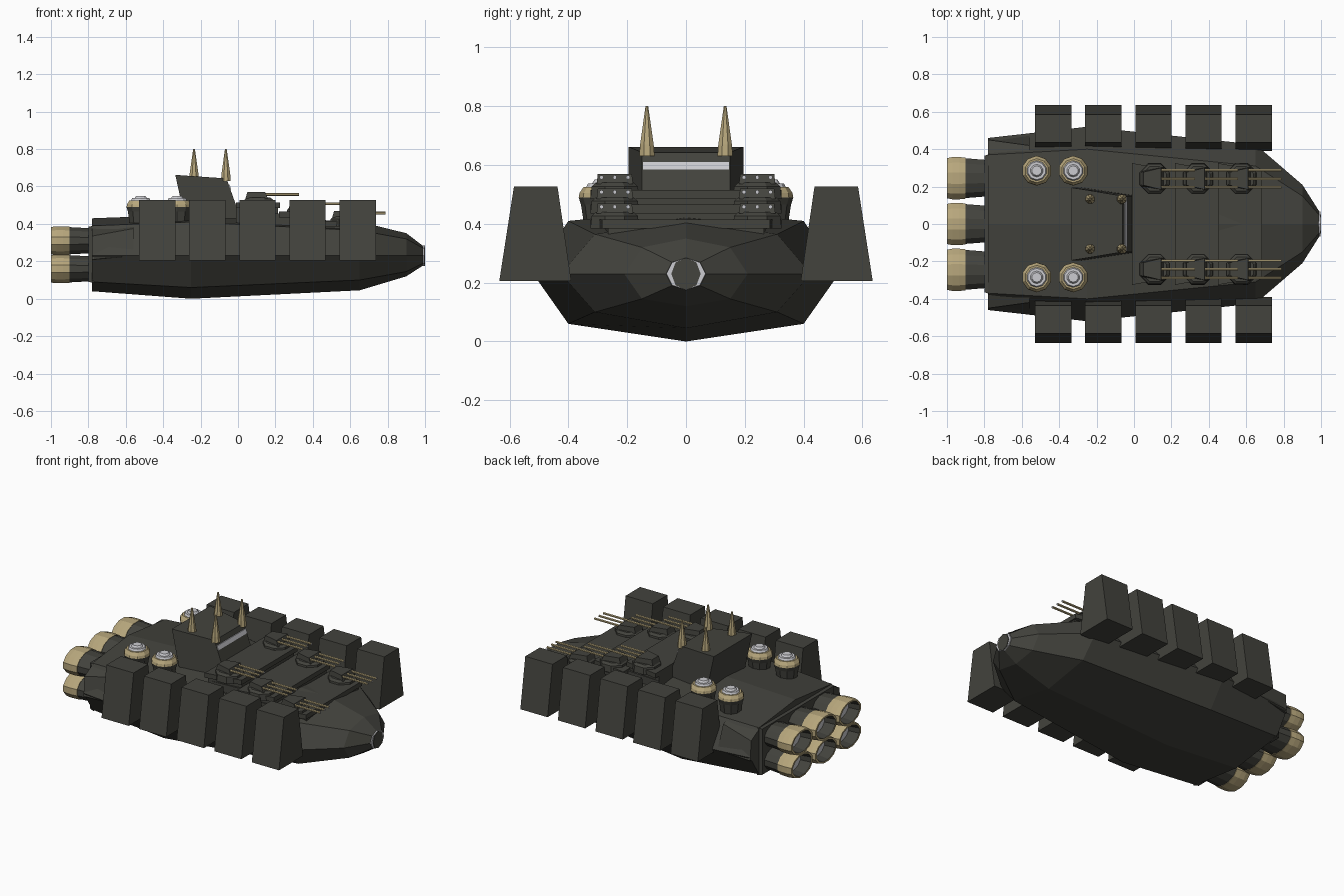
import bpy, bmesh, math
from mathutils import Vector, Matrix

if "Cube" in bpy.data.objects:
    bpy.data.objects.remove(bpy.data.objects["Cube"])


def material(name, rgb):
    m = bpy.data.materials.new(name)
    m.diffuse_color = (*rgb, 1)
    m.use_nodes = True
    m.node_tree.nodes["Principled BSDF"].inputs["Base Color"].default_value = m.diffuse_color
    return m


DARK = material("dark_hull_grey", (0.056, 0.056, 0.047))
GOLD = material("pale_gold", (0.48, 0.39, 0.205))
SILVER = material("silver", (0.60, 0.60, 0.63))


def finish(name, bm, mats):
    bmesh.ops.recalc_face_normals(bm, faces=bm.faces)
    me = bpy.data.meshes.new(name)
    bm.to_mesh(me)
    bm.free()
    for m in mats:
        me.materials.append(m)
    ob = bpy.data.objects.new(name, me)
    bpy.context.collection.objects.link(ob)
    return ob


def loft(name, rings, mats, mat_rows=None, caps=(0, 0)):
    """Skin equal-sized point rings; mat_rows gives a material per band."""
    bm = bmesh.new()
    vs = [[bm.verts.new(p) for p in r] for r in rings]
    n = len(rings[0])
    for i in range(len(vs) - 1):
        for j in range(n):
            k = (j + 1) % n
            f = bm.faces.new((vs[i][j], vs[i][k], vs[i + 1][k], vs[i + 1][j]))
            f.material_index = mat_rows[i] if mat_rows else 0
    bm.faces.new(vs[0]).material_index = caps[0]
    bm.faces.new(vs[-1]).material_index = caps[1]
    return finish(name, bm, mats)


def ellipse(c, ra, rb, axis, n, phase=0.5):
    """Ring of n points round the x or z axis."""
    out = []
    for i in range(n):
        a = 2 * math.pi * (i + phase) / n
        u, v = ra * math.cos(a), rb * math.sin(a)
        d = (0, u, v) if axis == 'x' else (u, v, 0)
        out.append(Vector(c) + Vector(d))
    return out


def quad_ring(x, hw, z0, z1):
    return [(x, -hw, z0), (x, hw, z0), (x, hw, z1), (x, -hw, z1)]


# Main hull: eight-sided sections (x, half width, chine half width, z values)
def hull_ring(x, w, c, zb, zl, zm, zu, zt):
    return [(x, 0, zb), (x, c, zl), (x, w, zm), (x, c, zu),
            (x, 0, zt), (x, -c, zu), (x, -w, zm), (x, -c, zl)]


loft("hull", [
    hull_ring(-0.78, 0.46, 0.37, 0.04, 0.09, 0.23, 0.39, 0.43),
    hull_ring(-0.25, 0.52, 0.40, 0.0, 0.06, 0.23, 0.41, 0.45),
    hull_ring(0.65, 0.425, 0.31, 0.045, 0.10, 0.23, 0.365, 0.412),
    hull_ring(0.90, 0.21, 0.15, 0.12, 0.145, 0.23, 0.32, 0.35),
    hull_ring(0.99, 0.068, 0.048, 0.178, 0.19, 0.23, 0.27, 0.282)], [DARK])

# Nose ring and its dark centre
loft("nose_ring", [ellipse((x, 0, 0.23), 0.067, 0.055, 'x', 8, 0) for x in (0.985, 0.996)], [SILVER])
loft("nose_cap", [ellipse((x, 0, 0.23), 0.05, 0.055, 'x', 8, 0) for x in (0.99, 1.0)], [DARK])

# Stern plate carrying the engines, and side wedges
loft("stern_plate", [quad_ring(-0.80, 0.365, 0.09, 0.385), quad_ring(-0.77, 0.375, 0.085, 0.39)], [DARK])
for s in (-1, 1):
    loft("stern_wedge", [
        [(-0.78, s * 0.34, 0.20), (-0.78, s * 0.46, 0.21), (-0.78, s * 0.45, 0.335), (-0.78, s * 0.36, 0.385)],
        [(-0.56, s * 0.34, 0.22), (-0.56, s * 0.48, 0.23), (-0.56, s * 0.42, 0.375), (-0.56, s * 0.36, 0.395)]],
        [DARK])

# Engines: two rows of three oval nozzles with hollow ends
for z in (0.16, 0.31):
    for y in (-0.245, 0, 0.245):
        prof = [(-0.77, 0.85), (-0.90, 0.94), (-0.90, 0.97), (-0.935, 1.0), (-0.97, 1.0),
                (-1.0, 0.95), (-1.0, 0.82), (-0.93, 0.72)]
        loft("engine_nozzle", [ellipse((x, y, z), 0.117 * k, 0.08 * k, 'x', 12) for x, k in prof],
             [DARK, GOLD, SILVER], [0, 1, 1, 1, 1, 1, 0], (0, 2))

# Stepped gun decks, each with a pair of triple-barrelled turrets
for i in range(3):
    x0, top = -0.01 + 0.23 * i, 0.515 - 0.05 * i
    back = -0.01
    loft("gun_deck", [quad_ring(x0, 0.325, top - 0.03, top), quad_ring(x0 + 0.235, 0.285, top - 0.03, top)], [DARK])
    loft("gun_deck_core", [quad_ring(back, 0.29, 0.36, top - 0.01),
                           quad_ring(x0 + 0.225, 0.265, 0.345, top - 0.01)], [DARK])
    tx = 0.11 + 0.232 * i
    for s in (-1, 1):
        ty = s * 0.242
        loft("turret_base", [ellipse((tx, ty, top - 0.03), 0.09, 0.09, 'z', 8),
                             ellipse((tx, ty, top + 0.012), 0.085, 0.085, 'z', 8),
                             ellipse((tx, ty, top + 0.025), 0.07, 0.07, 'z', 8)], [DARK])
        loft("turret_housing", [
            [(tx - 0.07, ty - 0.04, top + 0.02), (tx - 0.07, ty + 0.04, top + 0.02),
             (tx - 0.06, ty + 0.035, top + 0.055), (tx - 0.06, ty - 0.035, top + 0.055)],
            [(tx + 0.05, ty - 0.062, top + 0.02), (tx + 0.05, ty + 0.062, top + 0.02),
             (tx + 0.035, ty + 0.058, top + 0.055), (tx + 0.035, ty - 0.058, top + 0.055)]], [DARK])
        for dy in (-0.045, 0, 0.045):
            loft("gun_barrel", [ellipse((tx + dx, ty + dy, top + 0.043), 0.0075, 0.0075, 'x', 6)
                                for dx in (0.02, 0.215)], [GOLD, SILVER], caps=(0, 1))

# Bridge tower: wider at the rear, leaning forward at the foot
loft("bridge", [
    [(-0.285, -0.195, 0.43), (0.015, -0.15, 0.43), (0.015, 0.15, 0.43), (-0.285, 0.195, 0.43)],
    [(-0.335, -0.195, 0.662), (-0.062, -0.15, 0.643), (-0.062, 0.15, 0.643), (-0.335, 0.195, 0.662)]], [DARK])


# Window strip lying on the sloped front of the bridge
def front_x(z):
    return 0.015 - 0.077 * (z - 0.43) / 0.213


loft("bridge_window", [[(front_x(z) + o, y, z) for z, o in
                        ((0.585, -0.004), (0.585, 0.005), (0.611, 0.005), (0.611, -0.004))]
                       for y in (-0.147, 0.147)], [SILVER])

# Antenna spikes on the bridge roof
for x in (-0.235, -0.06 - 0.005):
    for y in (-0.133, 0.133):
        loft("antenna", [ellipse((x, y, z), r, r, 'z', 8)
                         for z, r in ((0.63, 0.028), (0.67, 0.025), (0.80, 0.005))], [GOLD])

# Sensor domes on the aft deck
for x in (-0.52, -0.325):
    for s in (-1, 1):
        prof = [(0.40, 0.062), (0.465, 0.072), (0.49, 0.08), (0.505, 0.077), (0.525, 0.064),
                (0.525, 0.054), (0.538, 0.048), (0.538, 0.034), (0.55, 0.026)]
        loft("sensor_dome", [ellipse((x, s * 0.285, z), r, r, 'z', 10) for z, r in prof],
             [DARK, GOLD, SILVER], [0, 0, 1, 1, 1, 2, 2, 2], (0, 2))

# Armour pods: five tapered blocks along each side
for i in range(5):
    xc = -0.432 + 0.268 * i
    for s in (-1, 1):
        loft("armour_pod", [[(x, s * 0.39, 0.205), (x, s * 0.635, 0.205),
                             (x, s * 0.585, 0.527), (x, s * 0.437, 0.527)]
                            for x in (xc - 0.097, xc + 0.097)], [DARK])
